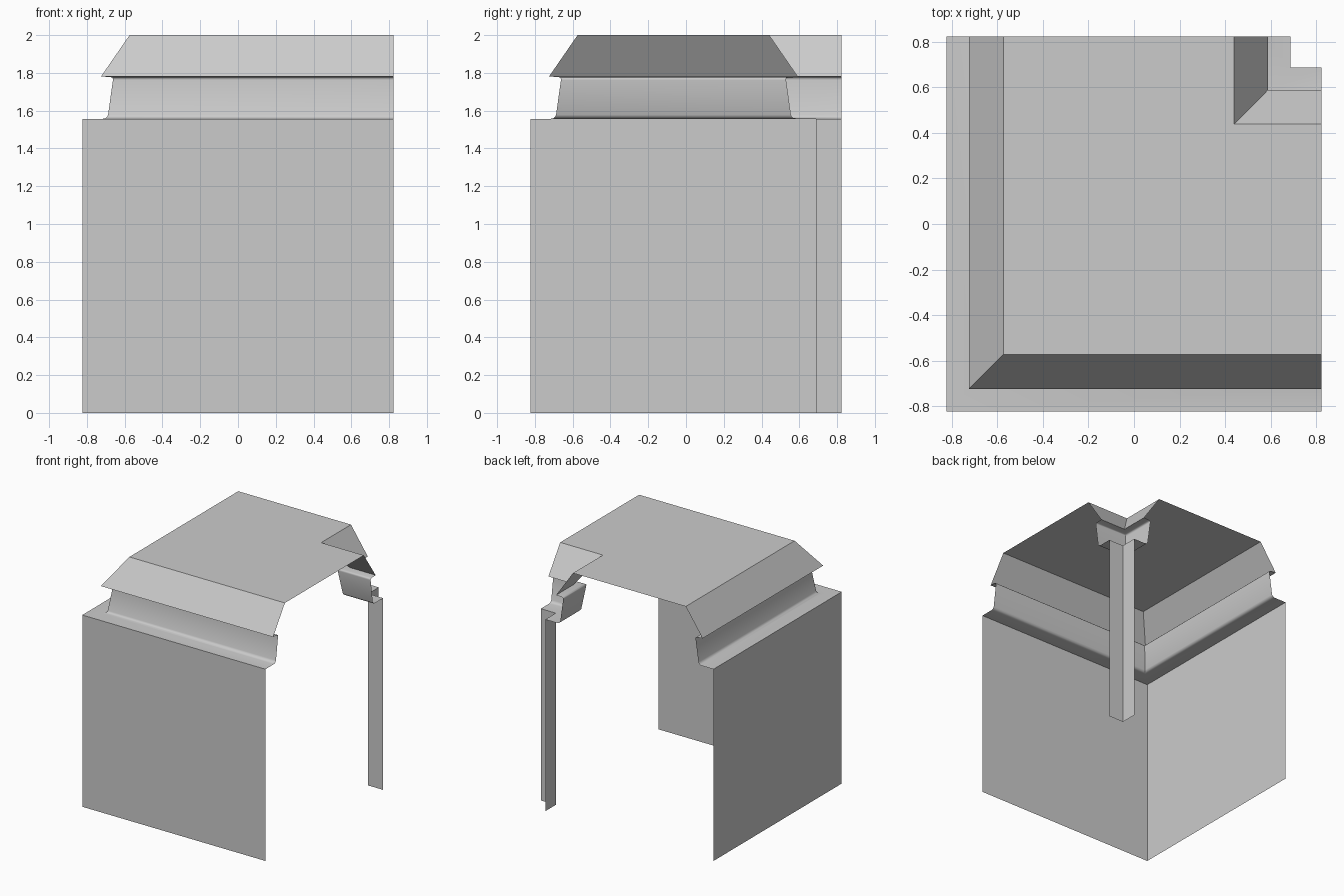
import bpy, math

if "Cube" in bpy.data.objects:
    bpy.data.objects.remove(bpy.data.objects["Cube"])

H = 0.823      # half width of the tile
N = 0.688      # corner of the small notch
TOP = 0.249    # inset of the roof edge

# Section: (inset from wall, height) - wall, ledge, curved groove, lip, sloped eave
PROFILE = [(0, 0), (0, 1.557), (0.108, 1.557), (0.121, 1.560), (0.130, 1.567),
           (0.135, 1.578), (0.161, 1.762), (0.161, 1.770), (0.157, 1.775),
           (0.149, 1.778), (0.098, 1.781), (TOP, 2.0)]


def make_object(name, verts, faces):
    mesh = bpy.data.meshes.new(name)
    mesh.from_pydata(verts, [], faces)
    mesh.update()
    obj = bpy.data.objects.new(name, mesh)
    bpy.context.collection.objects.link(obj)
    return obj


def outer_path(d):
    return [(-H + d, H), (-H + d, -H + d), (H, -H + d)]


def notch_path(d):
    return [(H, N - d), (N - d, N - d), (N - d, H)]


def sweep(name, path):
    """Mitred sweep of the section along an L-shaped path."""
    verts = [(x, y, z) for d, z in PROFILE for x, y in path(d)]
    faces = []
    for j in range(len(PROFILE) - 1):
        for i in range(2):
            a = j * 3 + i
            faces.append((a, a + 1, a + 4, a + 3))
    obj = make_object(name, verts, faces)
    bpy.ops.object.select_all(action='DESELECT')
    obj.select_set(True)
    bpy.context.view_layer.objects.active = obj
    bpy.ops.object.shade_smooth_by_angle(angle=math.radians(40))


# Walls with eaves: long outer corner and small inner notch
sweep("outer_wall", outer_path)
sweep("notch_wall", notch_path)

# Flat roof, L-shaped around the notch
outline = outer_path(TOP) + notch_path(TOP)
make_object("roof_top", [(x, y, 2.0) for x, y in outline], [(0, 1, 4, 5), (1, 2, 3, 4)])
